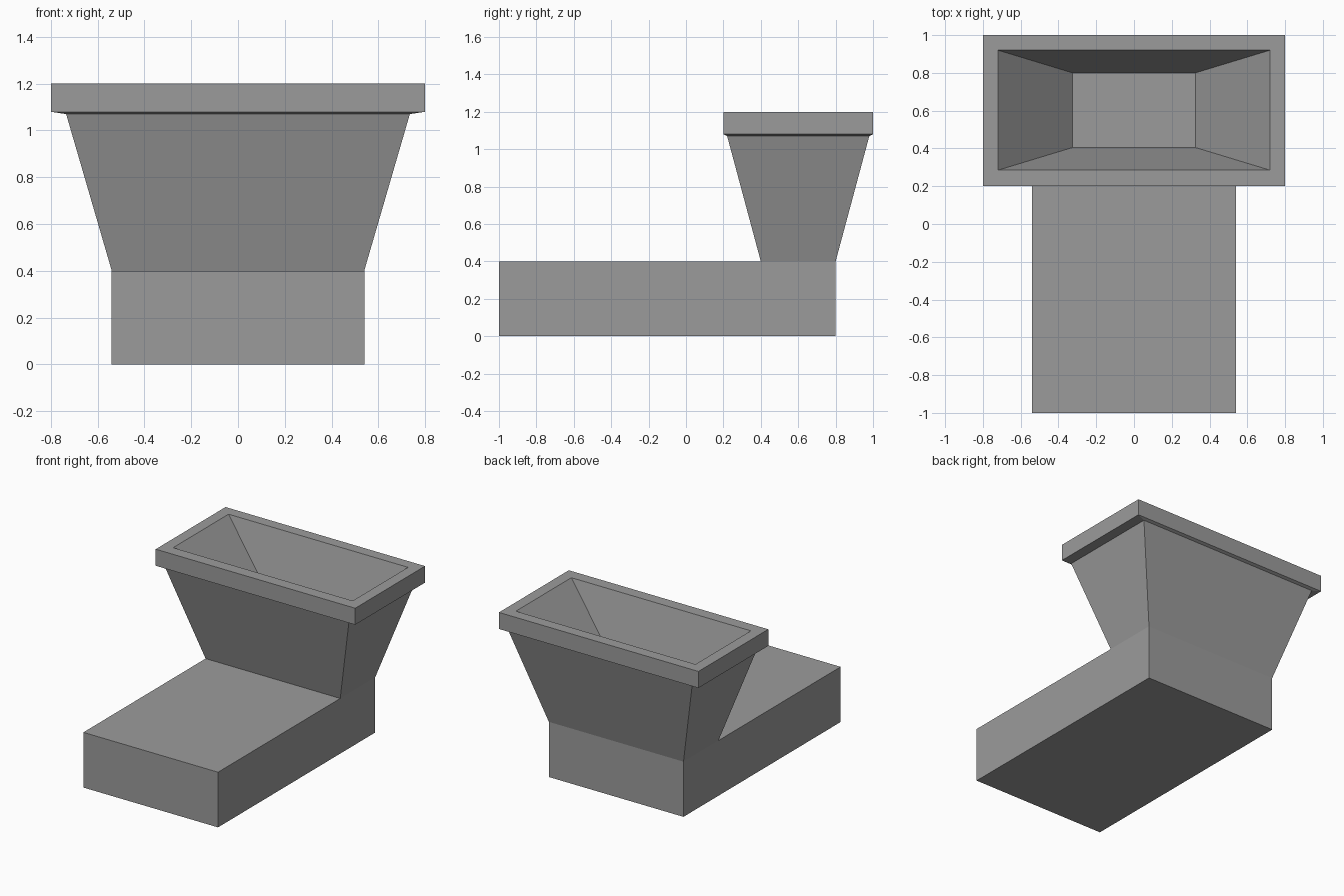
import bpy
import bmesh

cube = bpy.data.objects.get("Cube")
if cube:
    bpy.data.objects.remove(cube, do_unlink=True)

GREY = (0.33, 0.33, 0.33, 1.0)
mat = bpy.data.materials.new("plain grey")
mat.use_nodes = True
mat.diffuse_color = GREY
mat.node_tree.nodes["Principled BSDF"].inputs["Base Color"].default_value = GREY


def loft(name, sections, cap_start):
    """Skin rectangles given as (half width, front y, back y, z)."""
    bm = bmesh.new()
    rings = []
    for w, front, back, z in sections:
        corners = [(-w, front), (w, front), (w, back), (-w, back)]
        rings.append([bm.verts.new((x, y, z)) for x, y in corners])
    for low, high in zip(rings, rings[1:]):
        for i in range(4):
            j = (i + 1) % 4
            bm.faces.new((low[i], low[j], high[j], high[i]))
    bm.faces.new(rings[-1])
    if cap_start:
        bm.faces.new(rings[0][::-1])
    mesh = bpy.data.meshes.new(name)
    bm.to_mesh(mesh)
    bm.free()
    mesh.materials.append(mat)
    obj = bpy.data.objects.new(name, mesh)
    bpy.context.collection.objects.link(obj)
    return obj


# Long rectangular base
loft("base", [(0.54, -1, 0.8, 0), (0.54, -1, 0.8, 0.4)], True)

# Flared basin: outer wall, rim, then sloping inner walls down to the floor
loft("basin", [
    (0.54, 0.4, 0.8, 0.4),
    (0.735, 0.22, 0.98, 1.07),
    (0.8, 0.2, 1.0, 1.08),
    (0.8, 0.2, 1.0, 1.2),
    (0.72, 0.285, 0.92, 1.2),
    (0.325, 0.405, 0.8, 0.785),
], False)
